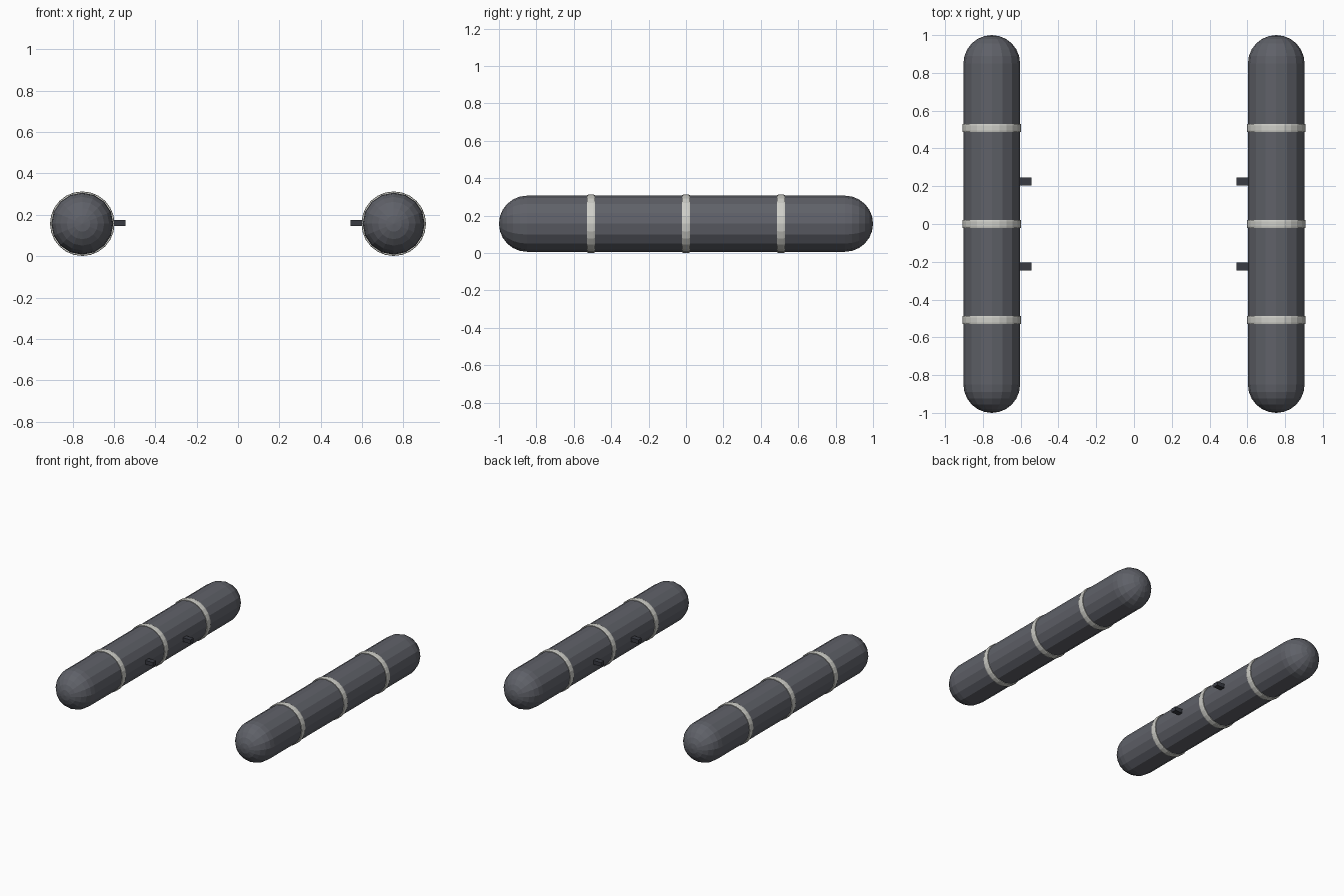
import bpy, bmesh, math
from mathutils import Matrix

if "Cube" in bpy.data.objects:
    bpy.data.objects.remove(bpy.data.objects["Cube"])

R, RING_R, CX, CZ = 0.15, 0.156, 0.753, 0.157
SIDES, CAP = 16, 6


def material(name, rgb):
    m = bpy.data.materials.new(name)
    m.diffuse_color = (*rgb, 1)
    m.use_nodes = True
    m.node_tree.nodes["Principled BSDF"].inputs["Base Color"].default_value = m.diffuse_color
    return m


GREY = material("float grey", (0.115, 0.12, 0.14))
PALE = material("band pale grey", (0.62, 0.62, 0.58))
DARK = material("bracket dark grey", (0.04, 0.043, 0.055))


def finish(bm, name, mat):
    bmesh.ops.recalc_face_normals(bm, faces=bm.faces)
    me = bpy.data.meshes.new(name)
    bm.to_mesh(me)
    bm.free()
    me.materials.append(mat)
    ob = bpy.data.objects.new(name, me)
    bpy.context.collection.objects.link(ob)
    return ob


def lathe(name, profile, sides, mat, x, closed=False):
    """Spin a (radius, y) profile about an axis parallel to y."""
    bm = bmesh.new()
    rows = []
    for r, y in profile:
        n = 1 if r < 1e-5 else sides
        rows.append([bm.verts.new((x + r * math.cos(2 * math.pi * i / sides), y,
                                   CZ + r * math.sin(2 * math.pi * i / sides)))
                     for i in range(n)])
    pairs = list(zip(rows, rows[1:]))
    if closed:
        pairs.append((rows[-1], rows[0]))
    for a, b in pairs:
        for i in range(sides):
            j = (i + 1) % sides
            quad = [a[i % len(a)], a[j % len(a)], b[j % len(b)], b[i % len(b)]]
            bm.faces.new(list(dict.fromkeys(quad)))
    return finish(bm, name, mat)


# Capsule profile: two domes joined by a straight tube
dome = [(R * math.sin(k * math.pi / 2 / CAP),
         0.85 + R * math.cos(k * math.pi / 2 / CAP)) for k in range(CAP + 1)]
capsule = dome + [(r, -y) for r, y in reversed(dome)]

for side, s in (("left", -1), ("right", 1)):
    lathe(side + "_float", capsule, SIDES, GREY, s * CX)

    # Three pale bands around each float
    for y in (-0.508, 0, 0.508):
        h = 0.021
        band = [(R - 0.015, y - h), (RING_R - 0.002, y - h), (RING_R, y - h * 0.6),
                (RING_R, y + h * 0.6), (RING_R - 0.002, y + h), (R - 0.015, y + h)]
        lathe(side + "_band", band, 24, PALE, s * CX, closed=True)

    # Two mounting brackets on the inner side
    for y in (-0.225, 0.225):
        bm = bmesh.new()
        bmesh.ops.create_cube(bm, size=1, matrix=Matrix.Translation((s * 0.583, y, 0.16))
                              @ Matrix.Diagonal((0.08, 0.04, 0.03, 1)))
        finish(bm, side + "_bracket", DARK)
